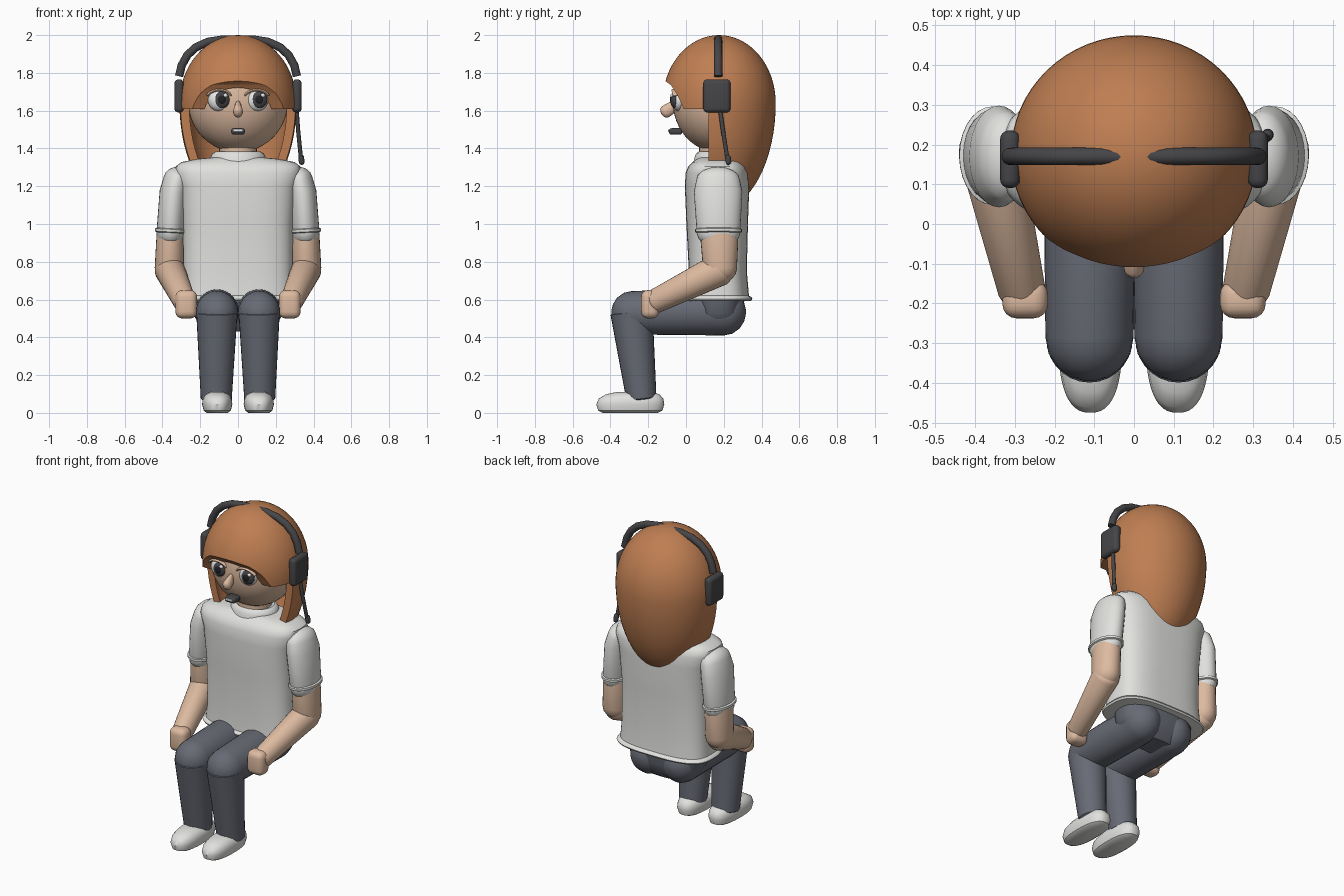
import bpy, bmesh, math
from mathutils import Vector

if "Cube" in bpy.data.objects:
    bpy.data.objects.remove(bpy.data.objects["Cube"])


def material(name, rgb):
    m = bpy.data.materials.new(name)
    m.diffuse_color = (*rgb, 1)
    m.use_nodes = True
    m.node_tree.nodes["Principled BSDF"].inputs["Base Color"].default_value = m.diffuse_color
    return m


HAIR = material("copper hair", (0.52, 0.21, 0.085))
SKIN = material("skin", (0.72, 0.49, 0.35))
CLOTH = material("off white cloth", (0.75, 0.75, 0.73))
DENIM = material("grey blue trousers", (0.135, 0.145, 0.175))
PLASTIC = material("charcoal plastic", (0.06, 0.06, 0.065))
WHITE = material("eye white", (0.8, 0.8, 0.8))
BLACK = material("pupil black", (0.015, 0.015, 0.018))


def finish(name, bm, mat):
    bmesh.ops.recalc_face_normals(bm, faces=bm.faces)
    me = bpy.data.meshes.new(name)
    bm.to_mesh(me)
    bm.free()
    ob = bpy.data.objects.new(name, me)
    bpy.context.collection.objects.link(ob)
    if mat:
        me.materials.append(mat)
    return ob


def skin_rings(name, rings, mat):
    """Join equal-length point rings into a closed solid."""
    bm = bmesh.new()
    vs = [[bm.verts.new(p) for p in r] for r in rings]
    n = len(vs[0])
    for a, b in zip(vs, vs[1:]):
        for i in range(n):
            bm.faces.new((a[i], a[(i + 1) % n], b[(i + 1) % n], b[i]))
    bm.faces.new(vs[0])
    bm.faces.new(vs[-1])
    return finish(name, bm, mat)


def tube(name, pts, radii, mat, ref=(1, 0, 0), cap=1.0, n=28):
    """Tube along pts; radii are (along ref, across); rounded ends."""
    pts = [Vector(p) for p in pts]
    rings = []

    def ring(c, t, ra, rb):
        u = Vector(ref) - t * t.dot(Vector(ref))
        u.normalize()
        v = t.cross(u)
        rings.append([c + u * ra * math.cos(k * math.tau / n) + v * rb * math.sin(k * math.tau / n)
                      for k in range(n)])

    last = len(pts) - 1
    for i, (p, (ra, rb)) in enumerate(zip(pts, radii)):
        t = (pts[min(i + 1, last)] - pts[max(i - 1, 0)]).normalized()
        angles = [0]
        if cap and i == 0:
            angles = [-85, -65, -45, -22, 0]
        elif cap and i == last:
            angles = [0, 22, 45, 65, 85]
        for a in map(math.radians, angles):
            c = math.cos(a)
            ring(p + t * math.sin(a) * cap * min(ra, rb), t, ra * c, rb * c)
    return skin_rings(name, rings, mat)


def loft(name, rows, mat, power=3.0, cx=0, n=48):
    """Rounded-rectangle rings; each row is (z, half width, y front, y back)."""
    def sp(v):
        return math.copysign(abs(v) ** (2 / power), v)
    rings = []
    for z, hx, y0, y1 in rows:
        rings.append([(cx + hx * sp(math.cos(k * math.tau / n)),
                       (y0 + y1) / 2 + (y1 - y0) / 2 * sp(math.sin(k * math.tau / n)), z)
                      for k in range(n)])
    return skin_rings(name, rings, mat)


def ball(name, c, r, mat, lower=None, seg=32):
    """Ellipsoid; lower sets a different radius below its centre."""
    bm = bmesh.new()
    bmesh.ops.create_uvsphere(bm, u_segments=seg, v_segments=seg // 2, radius=1)
    for v in bm.verts:
        rz = lower if lower and v.co.z < 0 else r[2]
        v.co = Vector(c) + Vector((v.co.x * r[0], v.co.y * r[1], v.co.z * rz))
    return finish(name, bm, mat)


def rounded_box(name, c, size, bevel, mat):
    bm = bmesh.new()
    bmesh.ops.create_cube(bm, size=1)
    for v in bm.verts:
        v.co = Vector(c) + Vector(a * b for a, b in zip(v.co, size))
    bmesh.ops.bevel(bm, geom=bm.edges[:], offset=bevel, segments=4, profile=0.5, affect='EDGES')
    return finish(name, bm, mat)


def subtract(ob, cutter):
    m = ob.modifiers.new("cut", 'BOOLEAN')
    m.operation, m.solver, m.object = 'DIFFERENCE', 'EXACT', cutter
    bpy.context.view_layer.objects.active = ob
    bpy.ops.object.modifier_apply(modifier=m.name)
    bpy.data.objects.remove(cutter)


# Hair: hollow elongated shell with the face opening cut away
hair = ball("hair", (0, 0.175, 1.64), (0.31, 0.30, 0.36), HAIR, 0.56, 64)
subtract(hair, ball("hair_hollow", (0, 0.175, 1.64), (0.265, 0.255, 0.315), HAIR, 0.52, 64))
opening = [(-0.5, 1.775), (-0.12, 1.765), (-0.08, 1.735), (-0.05, 1.69), (-0.028, 1.645),
           (-0.012, 1.61), (0.12, 1.61), (0.12, 0.8), (-0.5, 0.8)]
subtract(hair, skin_rings("face_opening", [[(x, y, z) for y, z in opening] for x in (-0.5, 0.5)], HAIR))

# Head, neck and nose
ball("head", (0, 0.17, 1.65), (0.265, 0.24, 0.27), SKIN, seg=48)
tube("neck", [(0, 0.17, 1.28), (0, 0.17, 1.45)], [(0.1, 0.1)] * 2, SKIN, cap=0)
tube("nose", [(0, -0.063, 1.635), (0, -0.085, 1.61), (0, -0.108, 1.595)],
     [(0.013, 0.022), (0.022, 0.033), (0.026, 0.034)], SKIN)

# Mouth with teeth
rounded_box("mouth", (0, -0.055, 1.49), (0.072, 0.07, 0.034), 0.013, PLASTIC)
rounded_box("teeth", (0, -0.09, 1.494), (0.048, 0.008, 0.013), 0.003, WHITE)

# Shirt body, hem and collar
loft("shirt_body", [(0.60, 0.30, 0.005, 0.335), (0.75, 0.29, 0.015, 0.322), (1.0, 0.292, 0.002, 0.328),
                    (1.2, 0.31, -0.006, 0.335), (1.27, 0.335, -0.002, 0.332), (1.305, 0.33, 0.012, 0.32),
                    (1.328, 0.30, 0.035, 0.30), (1.345, 0.21, 0.06, 0.28), (1.352, 0.14, 0.07, 0.27)], CLOTH)
loft("shirt_hem", [(0.592, 0.30, 0.005, 0.335), (0.594, 0.312, -0.006, 0.346), (0.604, 0.318, -0.01, 0.352),
                   (0.614, 0.312, -0.004, 0.346), (0.622, 0.296, 0.008, 0.33)], CLOTH)
loft("collar", [(1.33, 0.15, 0.04, 0.30), (1.355, 0.145, 0.046, 0.294), (1.375, 0.135, 0.055, 0.285),
                (1.383, 0.12, 0.068, 0.272), (1.375, 0.10, 0.08, 0.26)], CLOTH, power=2)

# Pelvis
loft("pelvis", [(0.43, 0.15, 0.1, 0.25), (0.48, 0.21, 0.06, 0.29), (0.53, 0.245, 0.04, 0.305),
                (0.62, 0.25, 0.03, 0.31)], DENIM, power=2.5)

for side, s in (("left", -1), ("right", 1)):
    # Eyes look slightly toward +x
    ex = s * 0.099
    ball("eye_" + side, (ex, -0.037, 1.655), (0.06, 0.04, 0.058), WHITE)
    ball("iris_" + side, (ex + 0.012, -0.058, 1.657), (0.044, 0.025, 0.045), PLASTIC)
    ball("pupil_" + side, (ex + 0.013, -0.073, 1.658), (0.025, 0.013, 0.026), BLACK)
    ball("eye_glint_" + side, (ex + 0.032, -0.073, 1.68), (0.012, 0.01, 0.011), WHITE, seg=16)
    arc = [math.radians(a) for a in range(25, 156, 13)]
    tube("eyelid_" + side, [(ex + 0.066 * math.cos(a), -0.05 - 0.014 * math.sin(a), 1.665 + 0.044 * math.sin(a))
                            for a in arc], [(0.014, 0.007)] * len(arc), SKIN, ref=(0, 1, 0), n=12)

    # Sleeve with a raised cuff
    tube("sleeve_" + side, [(s * 0.325, 0.17, 1.235), (s * 0.34, 0.17, 1.17), (s * 0.357, 0.172, 0.95)],
         [(0.07, 0.115), (0.075, 0.128), (0.075, 0.115)], CLOTH, cap=0.95)
    tube("cuff_" + side, [(s * (0.356 + d * 0.05), 0.172, 0.965 - d) for d in (-0.014, -0.007, 0.007, 0.014)],
         [(0.072, 0.11), (0.084, 0.124), (0.084, 0.124), (0.072, 0.11)], CLOTH, cap=0)

    # Arm and hand
    tube("upper_arm_" + side, [(s * 0.355, 0.175, 1.0), (s * 0.362, 0.18, 0.765)],
         [(0.073, 0.105), (0.079, 0.09)], SKIN)
    tube("forearm_" + side, [(s * 0.362, 0.18, 0.76), (s * 0.283, -0.165, 0.59)],
         [(0.08, 0.087), (0.06, 0.064)], SKIN, cap=0.6)
    rounded_box("hand_" + side, (s * 0.274, -0.19, 0.575), (0.115, 0.095, 0.15), 0.036, SKIN)

    # Leg and shoe
    tube("thigh_" + side, [(s * 0.11, 0.2, 0.535), (s * 0.112, -0.285, 0.53)],
         [(0.118, 0.125), (0.111, 0.115)], DENIM)
    tube("shin_" + side, [(s * 0.112, -0.288, 0.53), (s * 0.115, -0.236, 0.075)],
         [(0.109, 0.112), (0.082, 0.08)], DENIM, cap=0.15)
    loft("shoe_" + side, [(0.0, 0.055, -0.44, -0.15), (0.012, 0.072, -0.465, -0.125),
                          (0.045, 0.08, -0.475, -0.115), (0.075, 0.077, -0.462, -0.12),
                          (0.098, 0.062, -0.425, -0.14), (0.11, 0.035, -0.37, -0.18)],
         CLOTH, power=2.5, cx=s * 0.11)

    # Headset ear cup
    rounded_box("ear_cup_" + side, (s * 0.312, 0.163, 1.678), (0.05, 0.145, 0.175), 0.022, PLASTIC)

# Headset band over the hair
half = [(0.312, 1.782), (0.298, 1.84), (0.268, 1.894), (0.222, 1.936), (0.16, 1.964), (0.08, 1.977)]
path = half + [(0, 1.975)] + [(-x, z) for x, z in reversed(half)]
tube("headset_band", [(x, 0.17, z) for x, z in path], [(0.022, 0.022)] * len(path), PLASTIC,
     ref=(0, 1, 0), cap=0, n=16)

# Microphone boom on one side
tube("mic_boom", [(0.31, 0.18, 1.61), (0.318, 0.195, 1.5), (0.334, 0.22, 1.34)], [(0.011, 0.011)] * 3, PLASTIC, n=12)
tube("mic_tip", [(0.335, 0.222, 1.352), (0.337, 0.225, 1.328)], [(0.015, 0.015)] * 2, PLASTIC, n=16)

# Smooth shading with crisp edges
bpy.ops.object.select_all(action='SELECT')
bpy.context.view_layer.objects.active = hair
bpy.ops.object.shade_smooth_by_angle(angle=math.radians(40))
